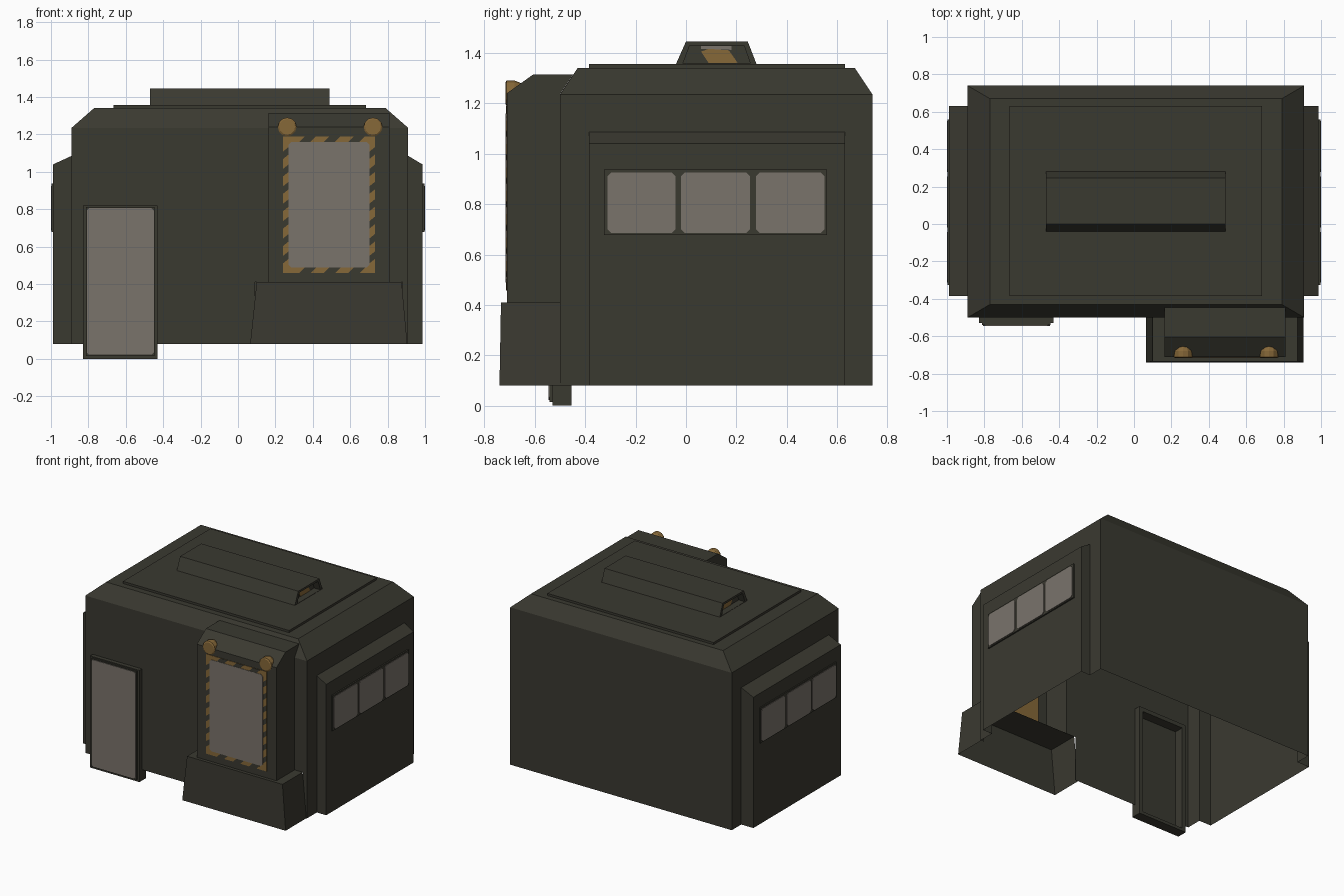
import bpy, bmesh, math
from mathutils import Vector

if "Cube" in bpy.data.objects:
    bpy.data.objects.remove(bpy.data.objects["Cube"])


def material(name, rgb):
    m = bpy.data.materials.new(name)
    m.diffuse_color = (*rgb, 1)
    m.use_nodes = True
    m.node_tree.nodes["Principled BSDF"].inputs["Base Color"].default_value = m.diffuse_color
    return m


OLIVE = material("dark olive", (0.042, 0.041, 0.030))
GREY = material("warm grey glass", (0.195, 0.172, 0.148))
ORANGE = material("amber", (0.240, 0.138, 0.040))


def finish(name, bm, mat):
    me = bpy.data.meshes.new(name)
    bm.to_mesh(me)
    bm.free()
    me.materials.append(mat)
    ob = bpy.data.objects.new(name, me)
    bpy.context.collection.objects.link(ob)
    return ob


def loft_mesh(rings, skip=None):
    """Closed loft through equal rings; faces matching skip are removed."""
    bm = bmesh.new()
    vs = [[bm.verts.new(p) for p in r] for r in rings]
    n = len(vs[0])
    for a, b in zip(vs, vs[1:]):
        for i in range(n):
            j = (i + 1) % n
            bm.faces.new((a[i], a[j], b[j], b[i]))
    bm.faces.new(vs[0])
    bm.faces.new(vs[-1])
    bmesh.ops.recalc_face_normals(bm, faces=bm.faces)
    bm.normal_update()
    if skip:
        bmesh.ops.delete(bm, geom=[f for f in bm.faces if skip(f)], context='FACES')
    return bm


def loft(name, rings, mat, skip=None):
    return finish(name, loft_mesh(rings, skip), mat)


def rect(x0, x1, y0, y1, z):
    return [(x0, y0, z), (x1, y0, z), (x1, y1, z), (x0, y1, z)]


def box(name, x, y, z, mat):
    return loft(name, [rect(*x, *y, z[0]), rect(*x, *y, z[1])], mat)


def along_x(pts, x):
    return [(x, y, z) for y, z in pts]


def along_y(pts, y):
    return [(x, y, z) for x, z in pts]


def cut_corners(a0, a1, b0, b1, c):
    return [(a0 + c, b0), (a1 - c, b0), (a1, b0 + c), (a1, b1 - c),
            (a1 - c, b1), (a0 + c, b1), (a0, b1 - c), (a0, b0 + c)]


# main shell: open underneath, with openings behind the bay, door and side pods
bm = loft_mesh([rect(-0.89, 0.91, -0.5, 0.74, 0.08),
                rect(-0.89, 0.91, -0.5, 0.74, 1.235),
                rect(-0.77, 0.79, -0.43, 0.67, 1.34)],
               skip=lambda f: f.normal.z < -0.9)
cuts = [('x', v) for v in (-0.81, -0.45, 0.09, 0.165, 0.81, 0.88)]
cuts += [('y', v) for v in (-0.385, 0.63)]
cuts += [('z', v) for v in (0.41, 0.80, 1.085)]
for ax, v in cuts:
    n = Vector([float(ax == a) for a in 'xyz'])
    bmesh.ops.bisect_plane(bm, geom=bm.verts[:] + bm.edges[:] + bm.faces[:],
                           plane_co=n * v, plane_no=n)


def opening(f):
    c, n = f.calc_center_median(), f.normal
    if n.y < -0.99:
        return ((-0.81 < c.x < -0.45 and c.z < 0.80) or
                (0.09 < c.x < 0.88 and c.z < 0.41) or 0.165 < c.x < 0.81)
    return abs(n.x) > 0.99 and -0.385 < c.y < 0.63 and c.z < 1.085


bm.normal_update()
bmesh.ops.delete(bm, geom=[f for f in bm.faces if opening(f)], context='FACES')
finish("main_shell", bm, OLIVE)

# roof plate
box("roof_plate", (-0.665, 0.685), (-0.385, 0.63), (1.335, 1.356), OLIVE)

# roof vent: a tapered tube with recessed amber ends
outer = [(-0.04, 1.355), (0.0, 1.445), (0.245, 1.445), (0.28, 1.355)]
inner = [(-0.012, 1.358), (0.015, 1.43), (0.23, 1.43), (0.255, 1.358)]
loft("roof_vent", [along_x(inner, -0.42), along_x(inner, -0.47), along_x(outer, -0.47),
                   along_x(outer, 0.49), along_x(inner, 0.49), along_x(inner, 0.44)], OLIVE)
for side, x, s in (("left", -0.42, -1), ("right", 0.44, 1)):
    glow = [(0.09, 1.36), (0.06, 1.405), (0.09, 1.416), (0.17, 1.41), (0.205, 1.36)]
    pane = [(0.06, 1.416), (0.06, 1.428), (0.18, 1.428), (0.18, 1.412)]
    loft("vent_glow_" + side, [along_x(glow, x), along_x(glow, x + s * 0.005)], ORANGE)
    loft("vent_pane_" + side, [along_x(pane, x), along_x(pane, x + s * 0.004)], GREY)

# side pods with their window strips
for side, s, xi, xo in (("left", -1, -0.89, -0.988), ("right", 1, 0.91, 0.986)):
    prof = [(xi, 0.08), (xo, 0.08), (xo, 1.04), (xi, 1.085)]
    loft("side_pod_" + side, [along_y(prof, -0.385), along_y(prof, 0.63)], OLIVE,
         skip=lambda f: f.normal.z < -0.9 or f.normal.x * s < -0.9)
    box("window_frame_" + side, sorted((xo, s * 0.996)), (-0.325, 0.56), (0.677, 0.937), OLIVE)
    for i, (a, b) in enumerate(((-0.312, -0.042), (-0.02, 0.254), (0.278, 0.55))):
        pts = cut_corners(a, b, 0.685, 0.925, 0.015)
        loft(f"side_window_{side}_{i + 1}",
             [along_x(pts, s * 0.993), along_x(pts, s * 1.0)], GREY)

# doorway: hollow frame with the door leaf on its front
O = [(-0.83, 0.0), (-0.43, 0.0), (-0.43, 0.82), (-0.83, 0.82)]
I = [(-0.80, 0.022), (-0.46, 0.022), (-0.46, 0.79), (-0.80, 0.79)]
loft("door_frame", [along_y(I, -0.525), along_y(I, -0.455),
                    along_y(O, -0.455), along_y(O, -0.53)], OLIVE)
box("door_leaf", (-0.813, -0.447), (-0.541, -0.53), (0.015, 0.812), OLIVE)
pts = cut_corners(-0.808, -0.45, 0.022, 0.806, 0.012)
loft("door_panel", [along_y(pts, -0.541), along_y(pts, -0.545)], GREY)

# front bay and its flared skirt, open to the shell
prof = [(-0.5, 0.41), (-0.71, 0.41), (-0.71, 1.24), (-0.605, 1.315),
        (-0.447, 1.315), (-0.5, 1.235)]
loft("front_bay", [along_x(prof, 0.163), along_x(prof, 0.81)], OLIVE,
     skip=lambda f: f.normal.z < -0.9 or f.normal.y > 0.5)
loft("bay_skirt", [rect(0.065, 0.905, -0.74, -0.5, 0.08),
                   rect(0.10, 0.875, -0.734, -0.5, 0.41)], OLIVE,
     skip=lambda f: f.normal.z < -0.9 or f.normal.y > 0.9)

# bay window with amber and dark striped border
X0, X1, Z0, Z1, W = 0.24, 0.732, 0.458, 1.19, 0.03
box("bay_window_border", (X0, X1), (-0.713, -0.70), (Z0, Z1), ORANGE)


def stripe(name, pts):
    loft(name, [along_y(pts, -0.712), along_y(pts, -0.7145)], OLIVE)


for i in range(3):
    x = 0.372 + 0.131 * i
    for tag, z in (("bottom", Z0), ("top", Z1 - W)):
        stripe(f"stripe_{tag}_{i + 1}", [(x - 0.045, z), (x + 0.015, z),
                                         (x + 0.045, z + W), (x - 0.015, z + W)])
for i in range(7):
    z = 1.10 - 0.093 * i
    for tag, x in (("left", X0), ("right", X1 - W)):
        stripe(f"stripe_{tag}_{i + 1}", [(x, z - 0.032), (x + W, z - 0.008),
                                         (x + W, z + 0.032), (x, z + 0.008)])
pts = cut_corners(X0 + W, X1 - W, Z0 + W, Z1 - W, 0.015)
loft("bay_window", [along_y(pts, -0.712), along_y(pts, -0.716)], GREY)

# round lamps on the bay brow
for side, x in (("left", 0.263), ("right", 0.722)):
    def ring(r, y):
        return [(x + r * math.cos(k * math.pi / 6), y, 1.24 + r * math.sin(k * math.pi / 6))
                for k in range(12)]
    loft("lamp_" + side, [ring(0.02, -0.63), ring(0.038, -0.65), ring(0.05, -0.68),
                          ring(0.05, -0.712), ring(0.042, -0.717)], ORANGE)
